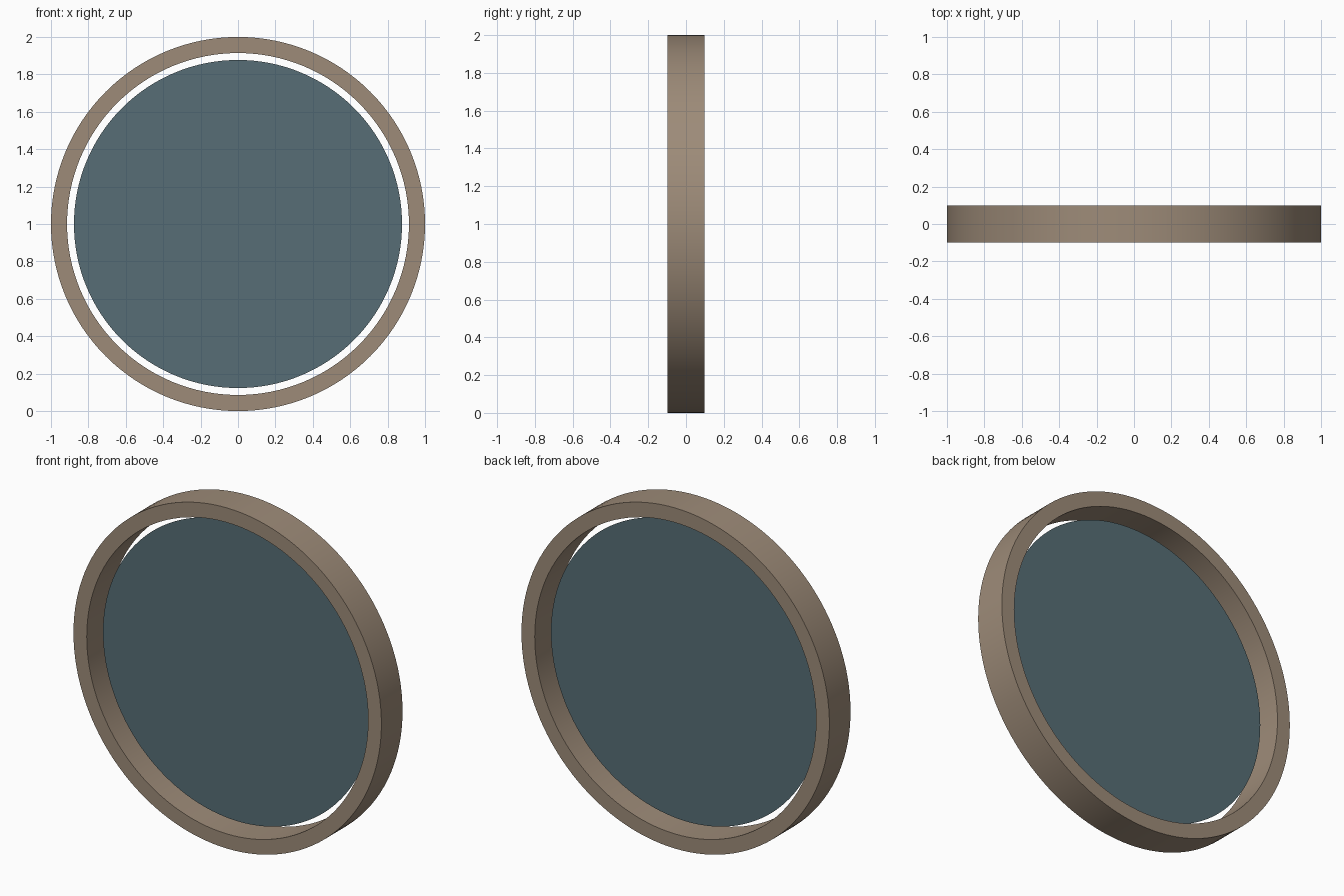
import bpy, bmesh, math
from mathutils import Matrix

cube = bpy.data.objects.get("Cube")
if cube:
    bpy.data.objects.remove(cube, do_unlink=True)

SEGMENTS = 128
CENTRE = Matrix.Translation((0, 0, 1)) @ Matrix.Rotation(math.pi / 2, 4, 'X')


def material(name, rgb):
    mat = bpy.data.materials.new(name)
    mat.use_nodes = True
    colour = (*rgb, 1)
    mat.diffuse_color = colour
    mat.node_tree.nodes["Principled BSDF"].inputs["Base Color"].default_value = colour
    return mat


def add_part(name, bm, mat):
    bm.transform(CENTRE)
    mesh = bpy.data.meshes.new(name)
    bm.to_mesh(mesh)
    bm.free()
    mesh.materials.append(mat)
    obj = bpy.data.objects.new(name, mesh)
    bpy.context.collection.objects.link(obj)
    return obj


# Frame: a rectangular section spun into a hoop
outer, inner, half = 1.0, 0.914, 0.098
bm = bmesh.new()
section = [bm.verts.new(p) for p in
           ((inner, 0, -half), (outer, 0, -half), (outer, 0, half), (inner, 0, half))]
edges = [bm.edges.new((section[i], section[(i + 1) % 4])) for i in range(4)]
bmesh.ops.spin(bm, geom=section + edges, cent=(0, 0, 0), axis=(0, 0, 1),
               angle=math.tau, steps=SEGMENTS, use_merge=True)
bmesh.ops.remove_doubles(bm, verts=bm.verts, dist=0.0001)
bmesh.ops.recalc_face_normals(bm, faces=bm.faces)
frame = add_part("round_frame", bm, material("warm taupe", (0.34, 0.26, 0.19)))
bpy.ops.object.select_all(action='DESELECT')
frame.select_set(True)
bpy.context.view_layer.objects.active = frame
bpy.ops.object.shade_smooth_by_angle(angle=math.radians(30))

# Panel: a flat disc in the middle of the frame, with a gap all round
bm = bmesh.new()
bmesh.ops.create_circle(bm, cap_ends=True, segments=SEGMENTS, radius=0.877)
add_part("round_panel", bm, material("slate teal", (0.095, 0.155, 0.18)))
